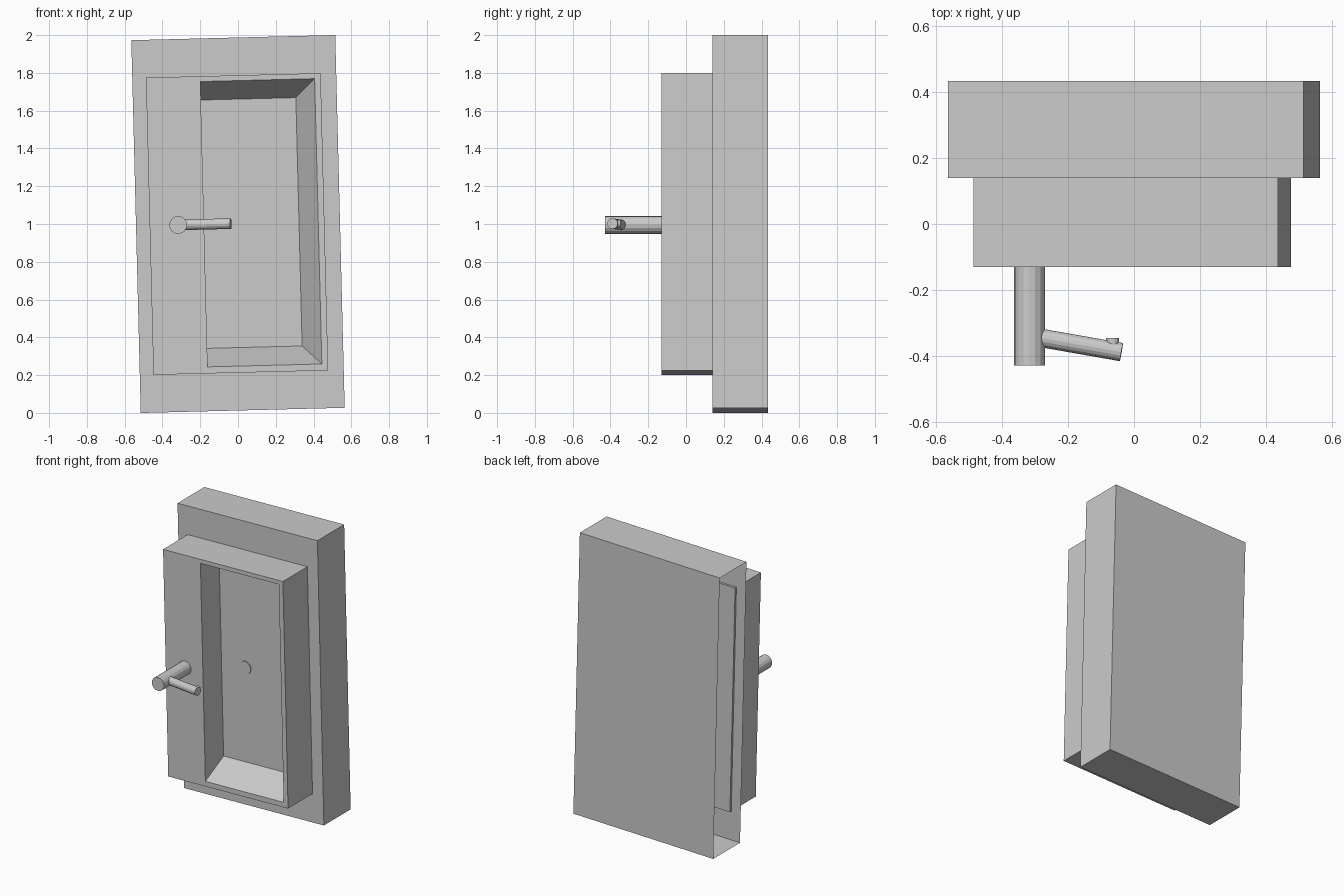
import bpy, bmesh, math
from mathutils import Matrix, Vector

if "Cube" in bpy.data.objects:
    bpy.data.objects.remove(bpy.data.objects["Cube"])

# whole model leans slightly around its centre
TILT = Matrix.Translation((0, 0, 1)) @ Matrix.Rotation(-math.radians(1.45), 4, 'Y')


def finish(name, bm, recalc=True):
    if recalc:
        bmesh.ops.recalc_face_normals(bm, faces=bm.faces)
    bm.transform(TILT)
    me = bpy.data.meshes.new(name)
    bm.to_mesh(me)
    bm.free()
    ob = bpy.data.objects.new(name, me)
    bpy.context.collection.objects.link(ob)
    return ob


def box(x0, x1, y0, y1, z0, z1):
    bm = bmesh.new()
    bmesh.ops.create_cube(bm, size=1)
    for v in bm.verts:
        v.co = Vector((x1 if v.co.x > 0 else x0,
                       y1 if v.co.y > 0 else y0,
                       z1 if v.co.z > 0 else z0))
    bm.normal_update()
    return bm


def rod(name, a, b, r, sides=16):
    a, b = Vector(a), Vector(b)
    d = b - a
    bm = bmesh.new()
    m = Matrix.Translation((a + b) / 2) @ d.to_track_quat('Z', 'Y').to_matrix().to_4x4()
    bmesh.ops.create_cone(bm, cap_ends=True, segments=sides, radius1=r, radius2=r,
                          depth=d.length, matrix=m)
    return finish(name, bm)


# outer casing, open on its left side
bm = box(-0.54, 0.54, 0.14, 0.435, -0.987, 0.987)
bmesh.ops.delete(bm, geom=[f for f in bm.faces if f.normal.x < -0.9], context='FACES_ONLY')
# cut an opening in the front where the panel passes through
front = [f for f in bm.faces if f.normal.y < -0.9]
bmesh.ops.delete(bm, geom=front, context='FACES_ONLY')


def ring(bm, outer, inner):
    for i in range(4):
        j = (i + 1) % 4
        bm.faces.new((outer[i], outer[j], inner[j], inner[i]))


def loop(bm, x0, x1, z0, z1, y):
    return [bm.verts.new((x, y, z)) for x, z in ((x0, z0), (x1, z0), (x1, z1), (x0, z1))]


P = (-0.4675, 0.4575, -0.787, 0.787)
ring(bm, loop(bm, -0.54, 0.54, -0.987, 0.987, 0.14), loop(bm, *P, 0.14))
bmesh.ops.remove_doubles(bm, verts=bm.verts, dist=1e-4)
finish("outer_casing", bm, recalc=False)

# front panel with a recess that narrows on the top, right and bottom
bm = box(P[0], P[1], -0.13, 0.155, P[2], P[3])
bmesh.ops.delete(bm, geom=[f for f in bm.faces if f.normal.y < -0.9], context='FACES_ONLY')
rim = loop(bm, *P, -0.13)
mouth = loop(bm, -0.18, 0.425, -0.752, 0.759, -0.13)
floor = loop(bm, -0.18, 0.323, -0.654, 0.661, 0.075)
ring(bm, rim, mouth)
ring(bm, mouth, floor)
bm.faces.new(floor)
bmesh.ops.remove_doubles(bm, verts=bm.verts, dist=1e-4)
finish("front_panel", bm)

# handle post, lever and the small nub on the lever
rod("handle_post", (-0.317, -0.43, 0.003), (-0.317, -0.12, 0.003), 0.047)
rod("handle_lever", (-0.30, -0.343, 0.003), (-0.038, -0.389, 0.003), 0.028)
rod("lever_nub", (-0.065, -0.37, 0.003), (-0.065, -0.346, 0.003), 0.02)

# disc in the back of the recess
rod("recess_disc", (0.005, 0.068, 0.004), (0.005, 0.12, 0.004), 0.045)
